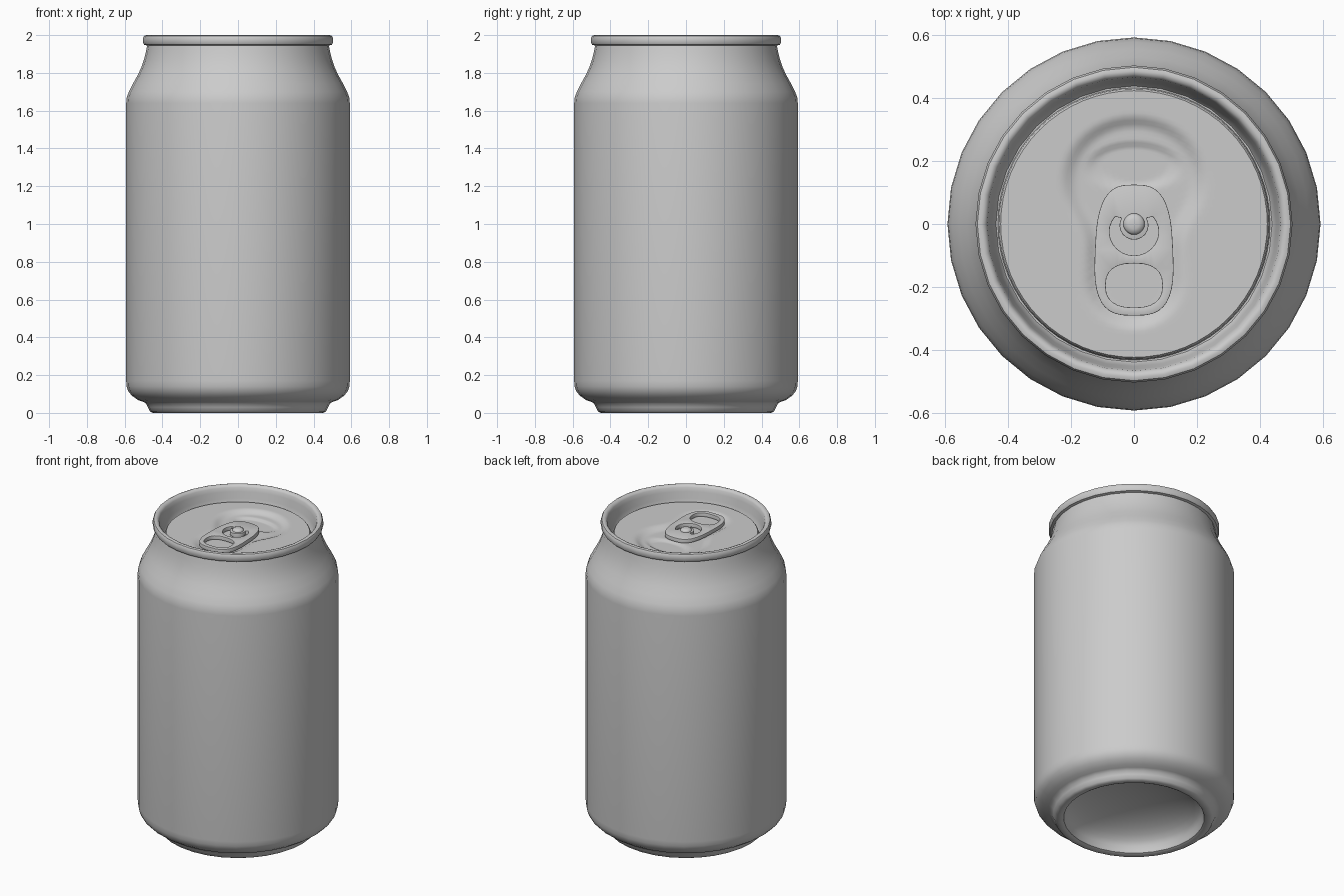
import bpy, bmesh, math

if "Cube" in bpy.data.objects:
    bpy.data.objects.remove(bpy.data.objects["Cube"])

aluminium = bpy.data.materials.new("aluminium grey")
aluminium.diffuse_color = (0.6, 0.6, 0.6, 1)
aluminium.use_nodes = True
aluminium.node_tree.nodes["Principled BSDF"].inputs["Base Color"].default_value = aluminium.diffuse_color


def finish(bm, name, angle=40):
    me = bpy.data.meshes.new(name)
    bm.to_mesh(me)
    bm.free()
    me.materials.append(aluminium)
    me.shade_smooth()
    me.set_sharp_from_angle(angle=math.radians(angle))
    ob = bpy.data.objects.new(name, me)
    bpy.context.collection.objects.link(ob)
    return ob


def lathe(profile, segments):
    """Revolve (radius, z) points about z; points on the axis become one vertex."""
    bm = bmesh.new()
    rings = []
    for r, z in profile:
        if r == 0:
            rings.append([bm.verts.new((0, 0, z))] * segments)
        else:
            rings.append([bm.verts.new((r * math.cos(t), r * math.sin(t), z))
                          for t in (2 * math.pi * i / segments for i in range(segments))])
    for a, b in zip(rings, rings[1:]):
        for i in range(segments):
            j = (i + 1) % segments
            bm.faces.new(list(dict.fromkeys((a[i], a[j], b[j], b[i]))))
    return bm


# Can shell: domed base, foot, wall, neck, rolled rim and groove
dome = [(0.41 * math.sin(t), 0.02 + 0.15 * math.cos(t))
        for t in (math.pi / 2 * i / 9 for i in range(10))]
shell = dome + [
    (0.415, 0.006), (0.428, 0.0), (0.452, 0.0), (0.466, 0.008), (0.477, 0.03),
    (0.487, 0.05), (0.505, 0.06), (0.53, 0.068), (0.56, 0.09), (0.58, 0.112),
    (0.59, 0.14), (0.592, 0.17), (0.592, 1.64), (0.589, 1.67), (0.578, 1.70),
    (0.555, 1.745), (0.53, 1.79), (0.512, 1.83), (0.498, 1.87), (0.488, 1.91),
    (0.481, 1.945), (0.497, 1.949), (0.503, 1.96), (0.503, 1.985), (0.497, 1.996),
    (0.486, 2.0), (0.474, 1.996), (0.466, 1.985), (0.461, 1.96), (0.452, 1.92),
    (0.445, 1.885), (0.438, 1.874), (0.425, 1.872), (0.415, 1.878)]
finish(lathe(shell, 32), "can_shell")

# Lid panel with a pressed keyhole recess and mouth outline
LID = 1.91


def smoothstep(lo, hi, v):
    t = min(1, max(0, (v - lo) / (hi - lo)))
    return t * t * (3 - 2 * t)


def lid_height(x, y):
    head = math.hypot(x / 1.12, y - 0.14) - 0.185
    stem = math.hypot(x, y - min(0.1, max(-0.18, y))) - 0.135
    h = max(0.06 - abs(head - stem), 0) / 0.06
    recess = min(head, stem) - h * h * 0.015
    mouth = math.hypot(x / 0.14, (y - 0.185) / 0.07)
    return (-0.02 * (1 - smoothstep(-0.025, 0.025, recess))
            - 0.01 * (1 - smoothstep(0.85, 1.1, mouth)))


STEPS = 36
bm = lathe([(0.432, 1.87), (0.429, 1.902)]
           + [(0.423 * (STEPS - i) / STEPS, LID) for i in range(STEPS + 1)], 64)
for v in bm.verts:
    if v.co.z > LID - 0.001:
        v.co.z += lid_height(v.co.x, v.co.y)
finish(bm, "lid_panel")


# Pull tab: rounded plate with finger hole and a curved slot round the rivet
def rounded(cy, hw, hh, power, n, taper=0):
    pts = []
    for i in range(n):
        c, s = math.cos(2 * math.pi * i / n), math.sin(2 * math.pi * i / n)
        x = math.copysign(abs(c) ** (2 / power), c)
        y = math.copysign(abs(s) ** (2 / power), s)
        pts.append((x * (hw - taper * y), cy + y * hh))
    return pts


def arc(cy, rx, ry, start, end, n):
    angles = [math.radians(start + (end - start) * i / n) for i in range(n + 1)]
    return [(rx * math.cos(t), cy + ry * math.sin(t)) for t in angles]


outline = rounded(-0.083, 0.124, 0.208, 3, 40, 0.009)
finger_hole = rounded(-0.195, 0.09, 0.07, 2.5, 24)
slot = arc(-0.025, 0.078, 0.075, 140, 400, 18) + arc(-0.004, 0.046, 0.046, 390, 150, 14)

bm = bmesh.new()
edges = []
for loop in (outline, finger_hole, slot):
    vs = [bm.verts.new((x, y, 1.899)) for x, y in loop]
    edges += [bm.edges.new((vs[i - 1], vs[i])) for i in range(len(vs))]
bmesh.ops.triangle_fill(bm, use_beauty=True, edges=edges)
top = bmesh.ops.extrude_face_region(bm, geom=bm.faces[:])["geom"]
bmesh.ops.translate(bm, vec=(0, 0, 0.024),
                    verts=[g for g in top if isinstance(g, bmesh.types.BMVert)])
bmesh.ops.recalc_face_normals(bm, faces=bm.faces[:])
# Soften the upper rim of the tab
rim = [e for e in bm.edges if len(e.link_faces) == 2
       and e.calc_face_angle() > 1 and min(v.co.z for v in e.verts) > 1.92]
bmesh.ops.bevel(bm, geom=rim, offset=0.005, segments=2, profile=0.5,
                affect='EDGES', clamp_overlap=True)
finish(bm, "pull_tab")

# Rivet holding the tab
finish(lathe([(0.034, 1.885), (0.034, 1.925), (0.029, 1.934),
              (0.016, 1.938), (0, 1.939)], 20), "rivet", 50)
